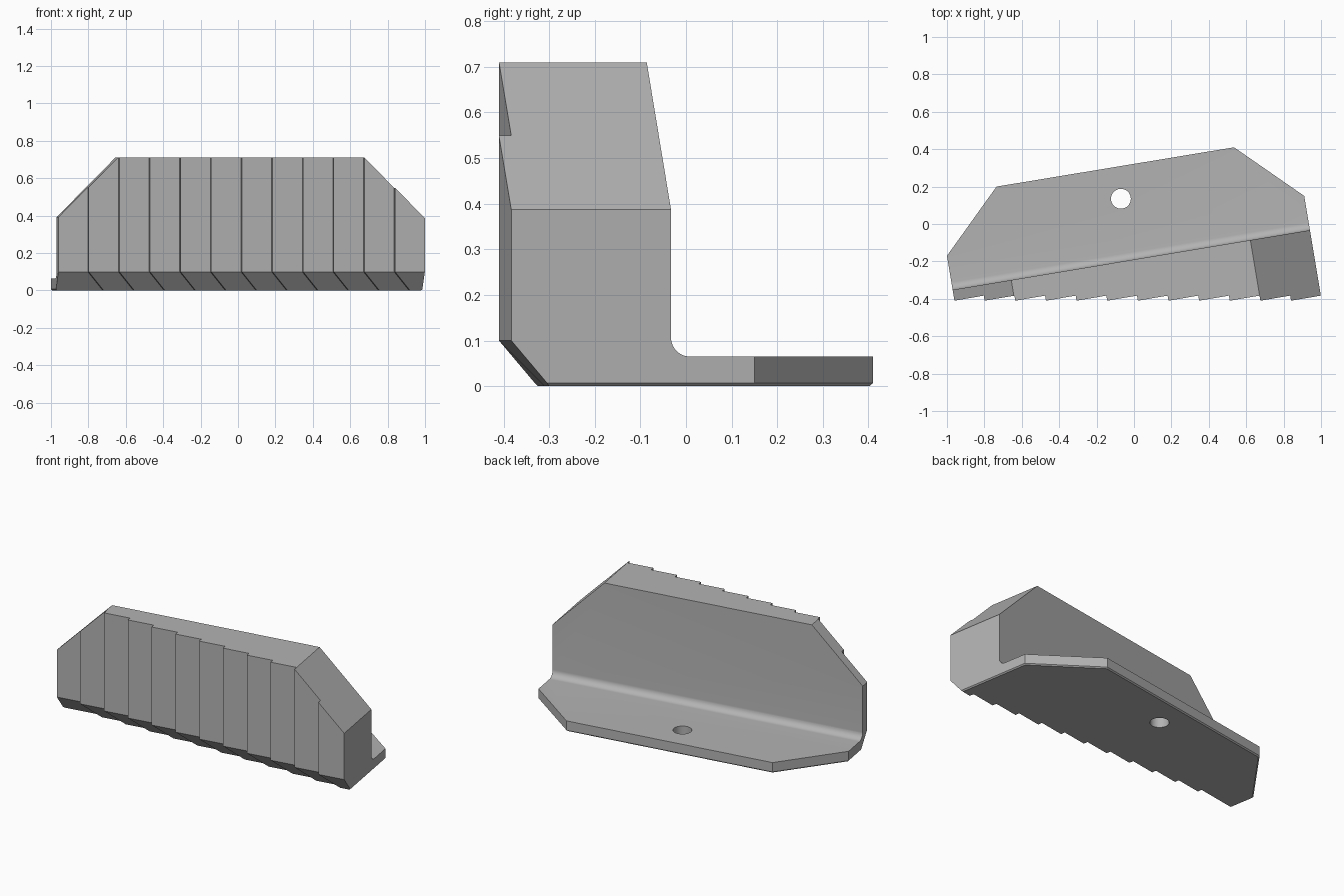
import bpy, bmesh, math
from mathutils import Vector, Matrix

old = bpy.data.objects.get("Cube")
if old:
    bpy.data.objects.remove(old)

SLOPE = 0.167                      # skew of the wall and of every tooth
TILT = math.atan(SLOPE)
ACROSS = Vector((-SLOPE, 1)).normalized()
TOP, CHAMFER_Z, PLATE_Z = 0.71, 0.1, 0.065

grey = bpy.data.materials.new("mid_grey")
grey.use_nodes = True
colour = (0.45, 0.45, 0.45, 1)
grey.diffuse_color = colour
grey.node_tree.nodes["Principled BSDF"].inputs["Base Color"].default_value = colour


def make_object(name, bm):
    bmesh.ops.recalc_face_normals(bm, faces=bm.faces)
    mesh = bpy.data.meshes.new(name)
    bm.to_mesh(mesh)
    bm.free()
    mesh.materials.append(grey)
    obj = bpy.data.objects.new(name, mesh)
    bpy.context.collection.objects.link(obj)
    return obj


def loft(bm, rings):
    """Skin closed rings of equal length and cap both ends."""
    loops = [[bm.verts.new(p) for p in ring] for ring in rings]
    for low, high in zip(loops, loops[1:]):
        for i in range(len(low)):
            j = (i + 1) % len(low)
            bm.faces.new((low[i], low[j], high[j], high[i]))
    bm.faces.new(loops[0][::-1])
    bm.faces.new(loops[-1])


def slice_off(bm, point, normal):
    """Remove everything on the normal side of a plane and close the cut."""
    geom = bm.verts[:] + bm.edges[:] + bm.faces[:]
    cut = bmesh.ops.bisect_plane(bm, geom=geom, plane_co=point, plane_no=normal,
                                 clear_outer=True)
    edges = [e for e in cut["geom_cut"] if isinstance(e, bmesh.types.BMEdge)]
    bmesh.ops.holes_fill(bm, edges=[e for e in edges if e.is_boundary], sides=0)


# Saw-toothed front edge, upright above and leaning back under the chamfer
lean = Vector((0.08, 0.1))
end_lean = ACROSS * lean.dot(ACROSS)
left, right = Vector((-0.96, -0.41)), Vector((0.999, -0.383))
upper, lower = [left], [left + end_lean]
for k in range(11):
    inner = Vector((-0.803 + 0.1638 * k, -0.383))
    outer = inner + Vector((0.0045, -0.027))
    upper += [inner, outer]
    lower += [inner + lean, outer + lean]
upper.append(right)
lower.append(right + end_lean)
back = [Vector(p) for p in ((0.91, 0.15), (0.535, 0.41), (-0.735, 0.2), (-1, -0.17))]

bm = bmesh.new()
loft(bm, [[(p.x, p.y, z) for p in front + back]
          for front, z in ((lower, 0), (upper, CHAMFER_Z), (upper, TOP))])

# Sloping upper corners
for x, side in ((-0.964, -1), (0.999, 1)):
    normal = Matrix.Rotation(TILT, 3, 'Z') @ Vector((side, 0, 1))
    slice_off(bm, (x, -0.4, 0.39), normal)

# Fine bevel round the underside
rim = [right] + back + [left]
for a, b in zip(rim, rim[1:]):
    d = (b - a).normalized()
    slice_off(bm, (a.x, a.y, 0.007), Vector((d.y, -d.x, -1)))
body = make_object("toothed_bracket", bm)

# Space behind the wall, with a rounded inner corner
radius = 0.042
profile = [(0, 1)]
for i in range(11):
    t = math.pi / 2 * i / 10
    profile.append((radius * (1 - math.cos(t)), PLATE_Z + radius * (1 - math.sin(t))))
profile += [(1.2, PLATE_Z), (1.2, 1)]
bm = bmesh.new()
loft(bm, [[(x, v, z) for v, z in profile] for x in (-2, 2)])
space = make_object("rear_space_cutter", bm)
space.matrix_world = Matrix.Translation((0.94, -0.033, 0)) @ Matrix.Rotation(TILT, 4, 'Z')

# Bolt hole through the plate
bm = bmesh.new()
bmesh.ops.create_cone(bm, cap_ends=True, segments=40, radius1=0.053, radius2=0.053,
                      depth=0.4, matrix=Matrix.Translation((-0.07, 0.135, 0)))
hole = make_object("bolt_hole_cutter", bm)

bpy.ops.object.select_all(action='DESELECT')
bpy.context.view_layer.objects.active = body
body.select_set(True)
for cutter in (space, hole):
    cutter.hide_render = True
    mod = body.modifiers.new(cutter.name, 'BOOLEAN')
    mod.operation, mod.solver, mod.object = 'DIFFERENCE', 'EXACT', cutter
    bpy.ops.object.modifier_apply(modifier=mod.name)
    bpy.data.objects.remove(cutter)

bpy.ops.object.shade_smooth_by_angle(angle=math.radians(25))
